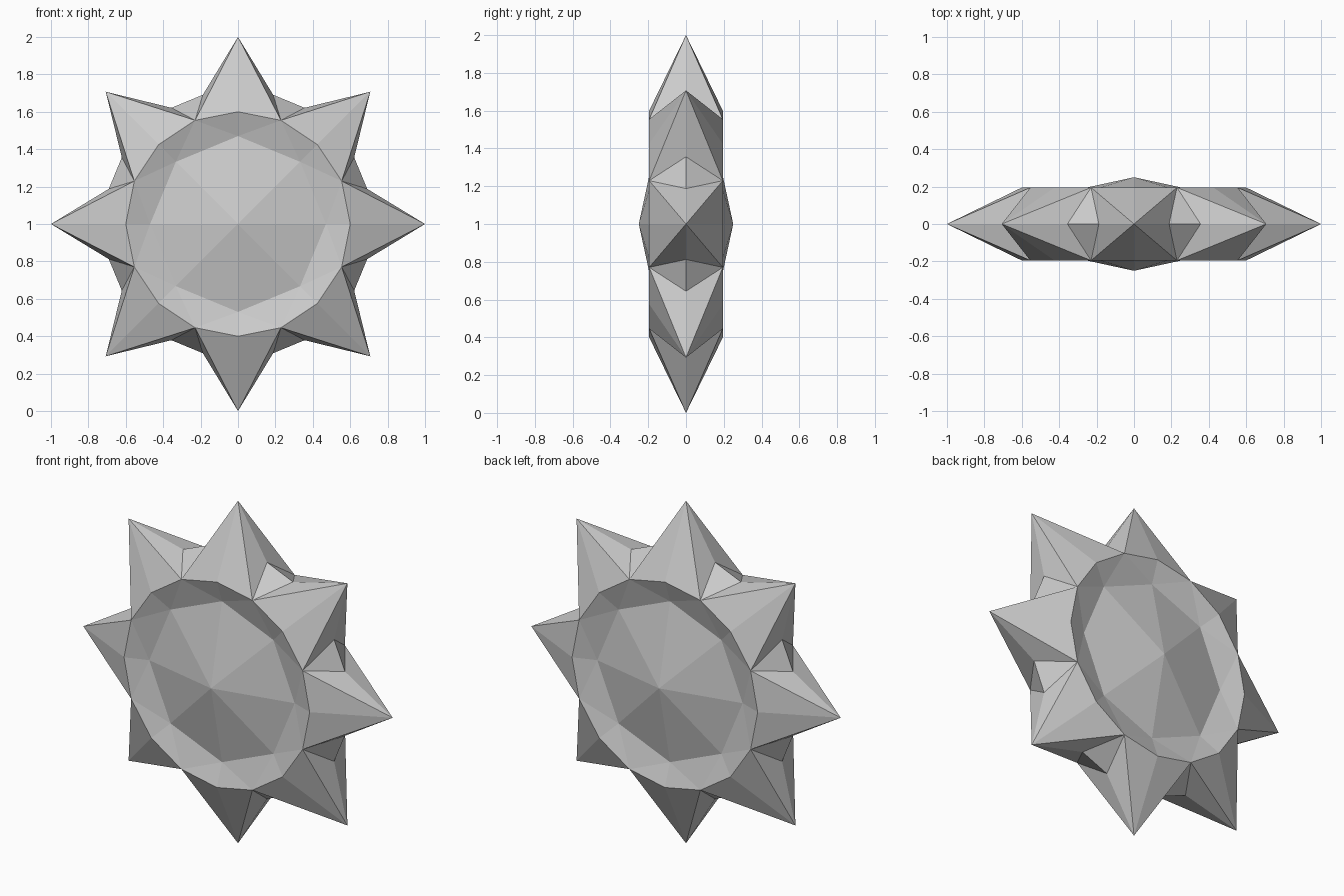
import bpy, bmesh
from math import sin, cos, radians

if "Cube" in bpy.data.objects:
    bpy.data.objects.remove(bpy.data.objects["Cube"])

bm = bmesh.new()

def polar(r, deg, y):
    a = radians(deg)
    return bm.verts.new((r * sin(a), y, 1 + r * cos(a)))

def face(*verts):
    bm.faces.new(verts)

# Points of the spikes and the paired ridge points in each valley
tips = [polar(1.0, 45 * i, 0) for i in range(8)]
ridge_a = [polar(0.716, 45 * i + 15.2, 0) for i in range(8)]
ridge_b = [polar(0.716, 45 * i + 29.8, 0) for i in range(8)]

# Front and back halves are mirror images
for side in (-1, 1):
    rim = [polar(0.6, 22.5 * i, side * 0.195) for i in range(16)]
    groove = [polar(0.47, 45 * i, side * 0.148) for i in range(8)]
    apex = polar(0, 0, side * 0.25)
    for i in range(8):
        n = (i + 1) % 8
        prev_valley, crown, valley = rim[2 * i - 1], rim[2 * i], rim[2 * i + 1]
        # Shallow central cone
        face(apex, groove[i], groove[n])
        # Sunken bevel between the cone and the 16-sided rim
        face(groove[i], prev_valley, crown)
        face(groove[i], crown, valley)
        face(groove[i], valley, groove[n])
        # Spike front facets
        face(tips[i], prev_valley, crown)
        face(tips[i], crown, valley)
        # Spike flanks and the web in the valley
        face(tips[i], valley, ridge_a[i])
        face(ridge_a[i], valley, ridge_b[i])
        face(ridge_b[i], valley, tips[n])

bmesh.ops.recalc_face_normals(bm, faces=bm.faces[:])
mesh = bpy.data.meshes.new("spiked_disc")
bm.to_mesh(mesh)
bm.free()
bpy.context.collection.objects.link(bpy.data.objects.new("spiked_disc", mesh))
